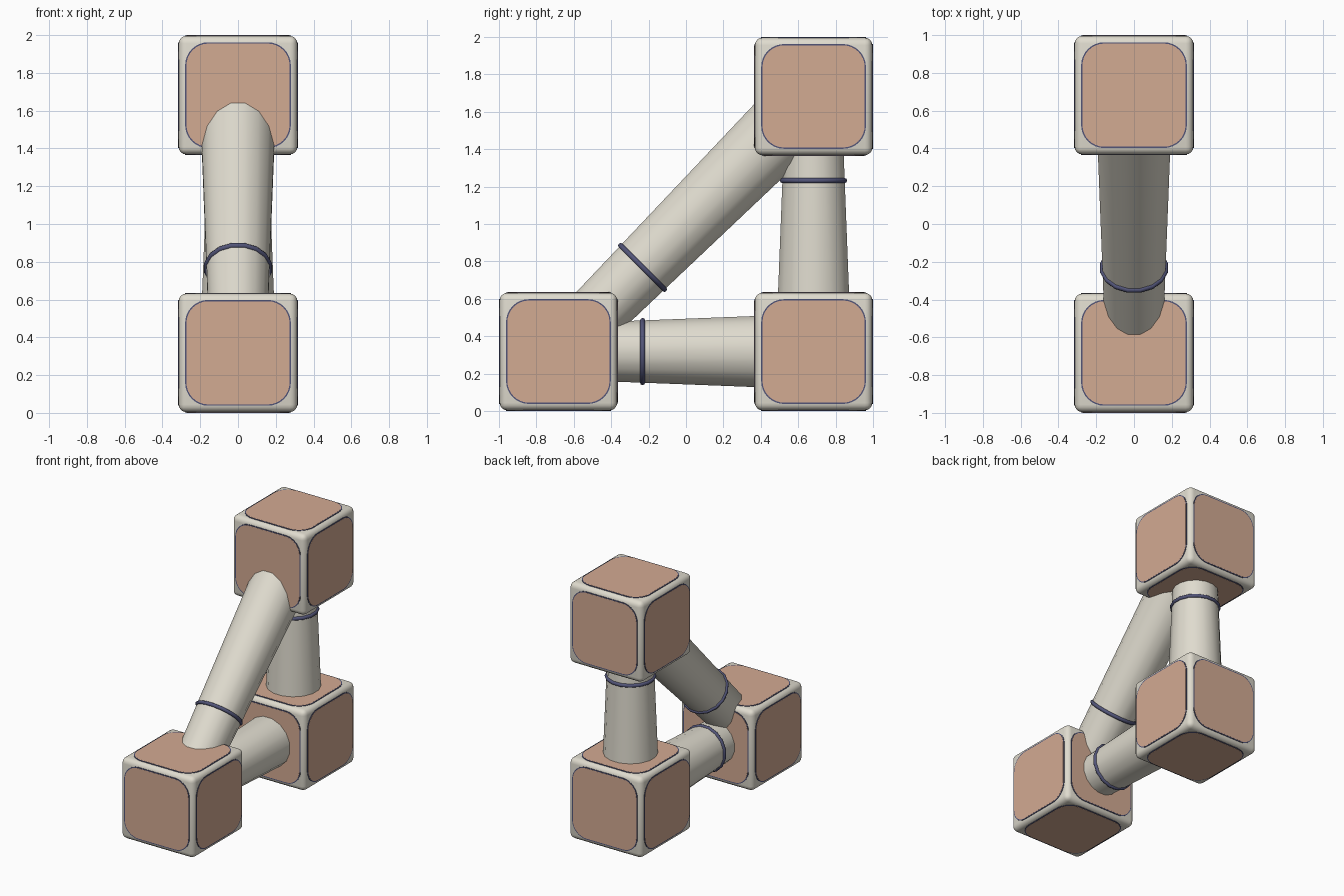
import bpy, bmesh, math
from mathutils import Matrix, Vector

if "Cube" in bpy.data.objects:
    bpy.data.objects.remove(bpy.data.objects["Cube"])

HALF = 0.318          # half size of a corner block, including its face plates
C = 1.0 - HALF        # distance from the middle to a block centre


def material(name, rgb):
    m = bpy.data.materials.new(name)
    m.diffuse_color = (*rgb, 1)
    m.use_nodes = True
    m.node_tree.nodes["Principled BSDF"].inputs["Base Color"].default_value = m.diffuse_color
    return m


cream = material("cream", (0.74, 0.71, 0.62))
peach = material("peach", (0.65, 0.405, 0.29))
navy = material("slate blue", (0.085, 0.09, 0.19))


def add_object(name, bm, mat, matrix, smooth=True):
    mesh = bpy.data.meshes.new(name)
    bmesh.ops.recalc_face_normals(bm, faces=bm.faces)
    bm.to_mesh(mesh)
    bm.free()
    mesh.materials.append(mat)
    ob = bpy.data.objects.new(name, mesh)
    ob.matrix_world = matrix
    bpy.context.collection.objects.link(ob)
    if smooth:
        bpy.ops.object.select_all(action='DESELECT')
        ob.select_set(True)
        bpy.context.view_layer.objects.active = ob
        bpy.ops.object.shade_smooth_by_angle(angle=math.radians(35))
    return ob


def face_plates(half, radius, low, high):
    """Six rounded square plates, one on each side of a block."""
    bm = bmesh.new()
    turns = [Matrix.Rotation(i * math.pi / 2, 4, 'X') for i in range(4)]
    turns += [Matrix.Rotation(s * math.pi / 2, 4, 'Y') for s in (-1, 1)]
    for turn in turns:
        loop = []
        for q, (sx, sy) in enumerate(((1, 1), (-1, 1), (-1, -1), (1, -1))):
            for k in range(9):
                a = (q + k / 8) * math.pi / 2
                loop.append(Vector((sx * (half - radius) + radius * math.cos(a),
                                    sy * (half - radius) + radius * math.sin(a), 0)))
        bottom, top = ([bm.verts.new(turn @ (p + Vector((0, 0, z)))) for p in loop]
                       for z in (low, high))
        bm.faces.new(top)
        bm.faces.new(bottom[::-1])
        n = len(loop)
        for i in range(n):
            j = (i + 1) % n
            bm.faces.new((bottom[i], bottom[j], top[j], top[i]))
    return bm


def block(name, centre):
    place = Matrix.Translation(centre)
    # rounded body
    bm = bmesh.new()
    bmesh.ops.create_cube(bm, size=2 * (HALF - 0.004))
    bmesh.ops.bevel(bm, geom=bm.edges[:], offset=0.04, segments=4,
                    profile=0.5, affect='EDGES')
    add_object(name + "_body", bm, cream, place)
    # dark edging with a coloured panel on every side
    add_object(name + "_panel_trim", face_plates(0.280, 0.122, HALF - 0.009, HALF - 0.001),
               navy, place, False)
    add_object(name + "_panels", face_plates(0.273, 0.115, HALF - 0.008, HALF),
               peach, place, False)


def strut(name, start, end):
    """Tapered 16-sided tube from start (wide) to end (narrow) with a band."""
    start, end = Vector(start), Vector(end)
    axis = end - start
    turn = (axis.to_track_quat('Z', 'Y').to_matrix().to_4x4()
            @ Matrix.Rotation(math.pi / 16, 4, 'Z'))
    bm = bmesh.new()
    bmesh.ops.create_cone(bm, cap_ends=True, segments=16, radius1=0.206,
                          radius2=0.152, depth=axis.length)
    add_object(name + "_tube", bm, cream, Matrix.Translation((start + end) / 2) @ turn)
    # band two thirds of the way along
    bpy.ops.mesh.primitive_torus_add(major_segments=16, minor_segments=8,
                                     major_radius=0.169, minor_radius=0.014)
    band = bpy.context.object
    band.name = name + "_band"
    band.matrix_world = Matrix.Translation(start.lerp(end, 0.67)) @ turn
    band.data.materials.append(navy)
    bpy.ops.object.shade_smooth_by_angle(angle=math.radians(50))


front = (0, -C, HALF)
back = (0, C, HALF)
top = (0, C, 2 - HALF)

for label, spot in (("front_block", front), ("back_block", back), ("top_block", top)):
    block(label, spot)

strut("floor_strut", back, front)
strut("upright_strut", back, top)
strut("diagonal_strut", top, front)
